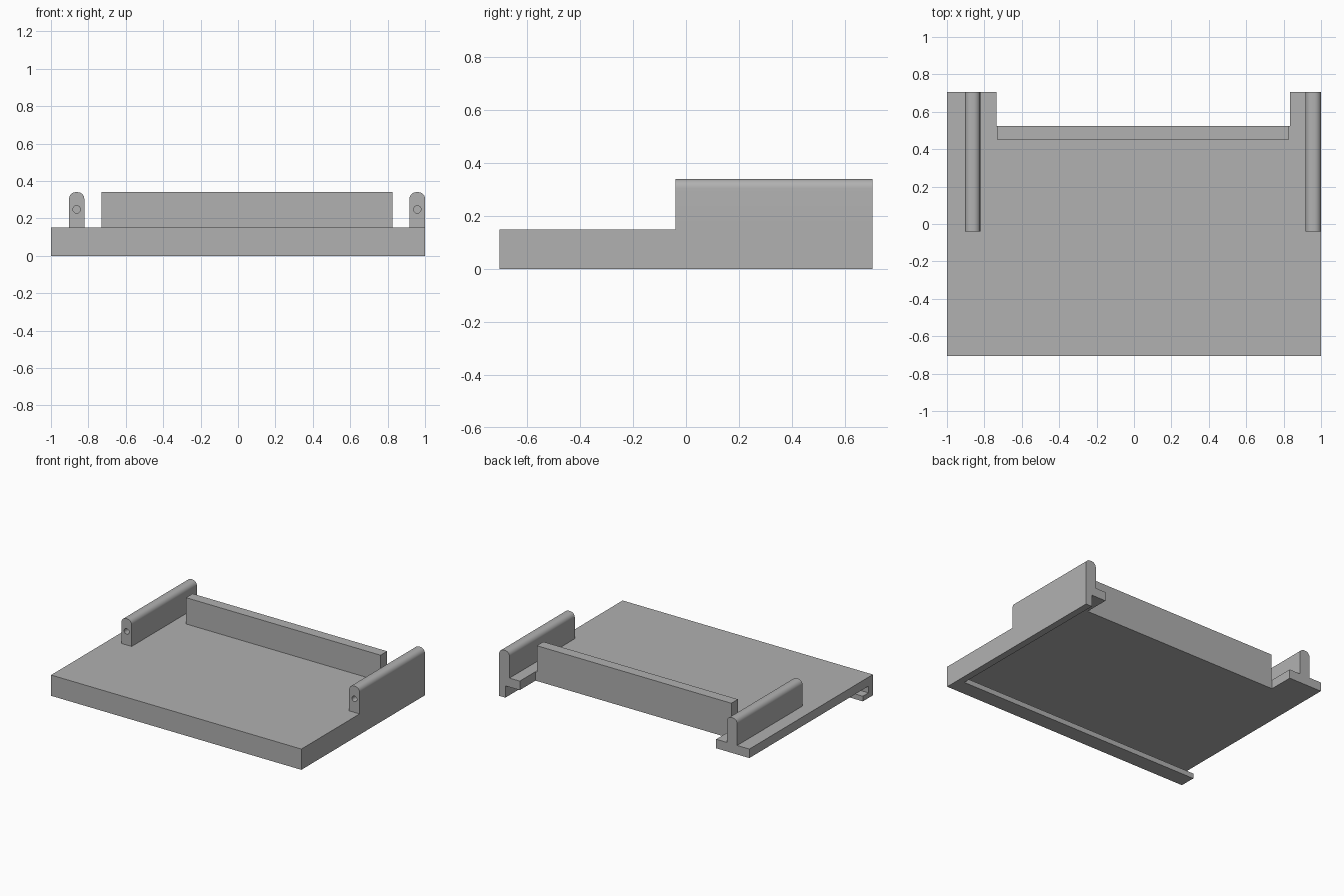
import bpy
import bmesh
from math import cos, sin, pi
from mathutils import Vector

if "Cube" in bpy.data.objects:
    bpy.data.objects.remove(bpy.data.objects["Cube"], do_unlink=True)

grey = bpy.data.materials.new("plain grey")
grey.use_nodes = True
COLOUR = (0.44, 0.44, 0.44, 1)
grey.diffuse_color = COLOUR
grey.node_tree.nodes["Principled BSDF"].inputs["Base Color"].default_value = COLOUR

HALF_DEPTH = 0.705
PLATE_TOP = 0.15
PLATE_UNDER = 0.085
TOP = 0.34
BACK = 0.525


def prism(name, outline, axis, low, high):
    """Extrude a 2D outline along an axis; outline uses the two other axes in order."""
    bm = bmesh.new()
    verts = []
    for a, b in outline:
        co = [a, b]
        co.insert("xyz".index(axis), low)
        verts.append(bm.verts.new(co))
    face = bm.faces.new(verts)
    grown = bmesh.ops.extrude_face_region(bm, geom=[face])
    shift = Vector([high - low if c == axis else 0 for c in "xyz"])
    moved = [g for g in grown["geom"] if isinstance(g, bmesh.types.BMVert)]
    bmesh.ops.translate(bm, verts=moved, vec=shift)
    bmesh.ops.recalc_face_normals(bm, faces=bm.faces)
    mesh = bpy.data.meshes.new(name)
    bm.to_mesh(mesh)
    bm.free()
    mesh.materials.append(grey)
    obj = bpy.data.objects.new(name, mesh)
    bpy.context.collection.objects.link(obj)
    return obj


def arc(cx, cz, radius, start, end, steps):
    return [(cx + radius * cos(start + (end - start) * i / steps),
             cz + radius * sin(start + (end - start) * i / steps))
            for i in range(steps + 1)]


def select_only(obj):
    bpy.ops.object.select_all(action="DESELECT")
    obj.select_set(True)
    bpy.context.view_layer.objects.active = obj


def carve(obj, cutter):
    mod = obj.modifiers.new("cut", "BOOLEAN")
    mod.operation = "DIFFERENCE"
    mod.solver = "EXACT"
    mod.object = cutter
    select_only(obj)
    bpy.ops.object.modifier_apply(modifier=mod.name)
    bpy.data.objects.remove(cutter, do_unlink=True)


# Base plate with a wide notch in the back edge
base = prism("base_plate",
             [(-1, -HALF_DEPTH), (1, -HALF_DEPTH), (1, HALF_DEPTH),
              (0.835, HALF_DEPTH), (0.835, BACK), (-0.735, BACK),
              (-0.735, HALF_DEPTH), (-1, HALF_DEPTH)],
             "z", 0, PLATE_TOP)

# Hollow underside: leaves one side wall, a front wall and an inward front lip
cavity = prism("underside_cutter",
               [(-0.655, 0.037), (-0.59, 0.037), (-0.59, -0.1),
                (1, -0.1), (1, PLATE_UNDER), (-0.655, PLATE_UNDER)],
               "x", -1.1, 0.95)
carve(base, cavity)

# Upright back bar
prism("back_bar",
      [(-0.73, 0.45), (0.825, 0.45), (0.825, BACK), (-0.73, BACK)],
      "z", PLATE_TOP, TOP)

# Round-topped side rails, each with a blind hole in the front end
ROUND = 0.035
for name, x0, x1 in (("right_rail", -0.903, -0.822), ("left_rail", 0.917, 1.0)):
    profile = [(x0, PLATE_TOP), (x1, PLATE_TOP)]
    profile += arc(x1 - ROUND, TOP - ROUND, ROUND, 0, pi / 2, 8)
    profile += arc(x0 + ROUND, TOP - ROUND, ROUND, pi / 2, pi, 8)
    rail = prism(name, profile, "y", -0.04, HALF_DEPTH)
    ring = arc((x0 + x1) / 2, 0.248, 0.02, 0, 2 * pi, 24)[:-1]
    carve(rail, prism("hole_cutter", ring, "y", -0.1, 0.15))
    select_only(rail)
    bpy.ops.object.shade_smooth_by_angle()
